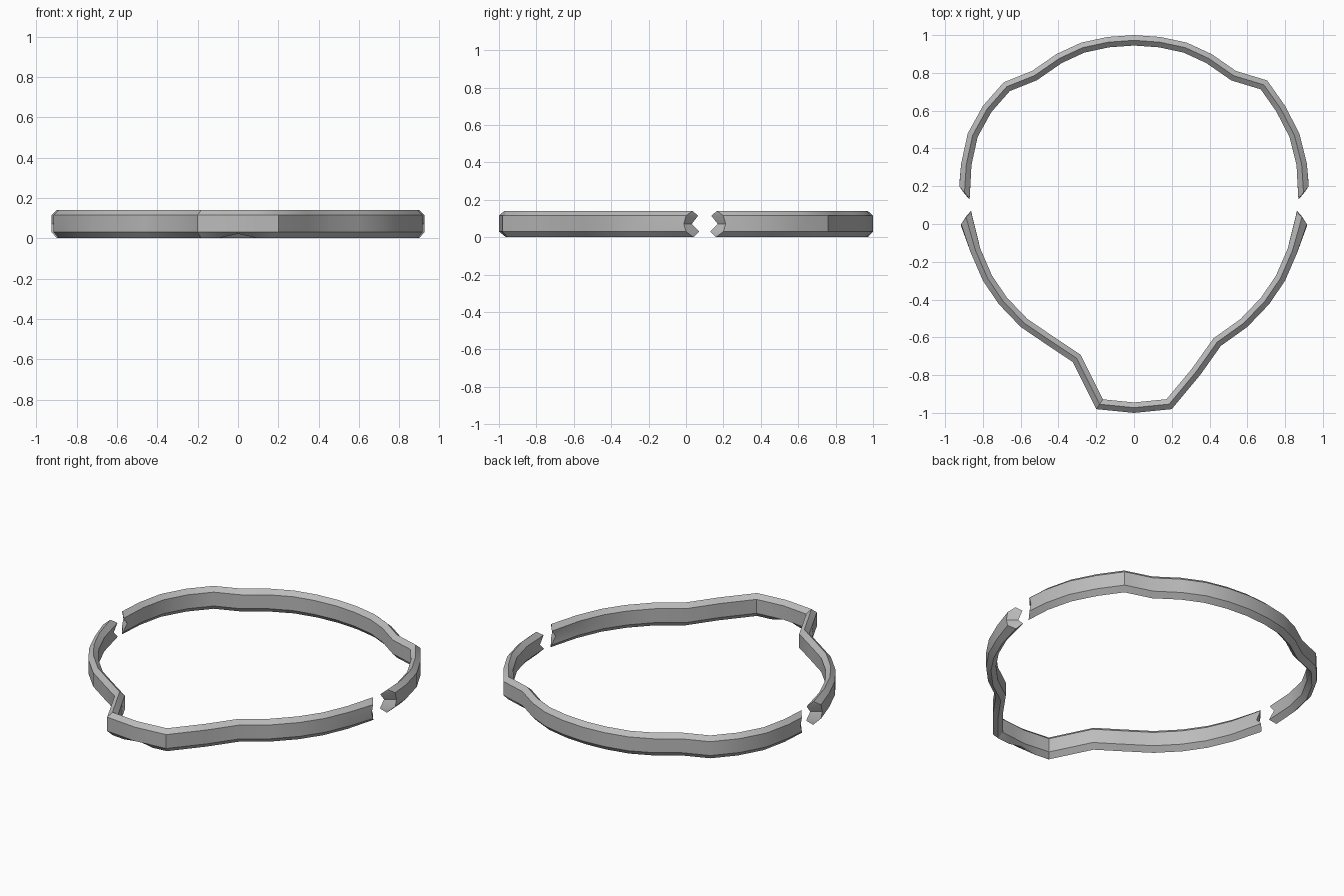
import bpy
import bmesh
import math
from mathutils import Vector

default_cube = bpy.data.objects.get("Cube")
if default_cube:
    bpy.data.objects.remove(default_cube, do_unlink=True)

WIDTH = 0.055
HEIGHT = 0.14

# Band cross-section: (inward fraction, height, reach of the end past the outer edge)
SECTION = [
    (0.0, 0.03, 0.0),         # outer low
    (0.0, 0.07, -0.012),      # outer middle
    (0.0, 0.115, 0.0),        # outer high
    (0.5, HEIGHT, 0.035),     # top ridge
    (1.0, 0.115, 0.065),      # inner high
    (1.0, 0.07, 0.03),        # inner middle
    (1.0, 0.03, 0.07),        # inner low
    (0.5, 0.0, 0.04),         # bottom ridge
]

# Outer edge of each half, walked counter-clockwise
FRONT_PATH = [
    (-0.915, 0), (-0.865, -0.15), (-0.8, -0.3), (-0.715, -0.425),
    (-0.6, -0.545), (-0.46, -0.64), (-0.325, -0.73), (-0.2, -0.98),
    (-0.1, -0.99), (0, -1), (0.1, -0.99), (0.2, -0.98), (0.35, -0.8),
    (0.46, -0.645), (0.6, -0.545), (0.715, -0.425), (0.8, -0.3),
    (0.865, -0.15), (0.915, 0),
]
BACK_PATH = [
    (0.925, 0.2), (0.915, 0.32), (0.875, 0.48), (0.8, 0.625),
    (0.705, 0.76), (0.54, 0.81), (0.41, 0.9), (0.28, 0.96), (0.14, 0.99),
    (0, 1), (-0.14, 0.99), (-0.28, 0.96), (-0.41, 0.9), (-0.54, 0.81),
    (-0.69, 0.75), (-0.8, 0.625), (-0.88, 0.48), (-0.915, 0.32), (-0.925, 0.2),
]

grey = bpy.data.materials.new("plain grey")
grey.use_nodes = True
grey.diffuse_color = (0.5, 0.5, 0.5, 1)
grey.node_tree.nodes["Principled BSDF"].inputs["Base Color"].default_value = grey.diffuse_color


def inward(path, i):
    """Mitred inward offset for one unit of width at a path point."""
    sides = []
    for a, b in ((i - 1, i), (i, i + 1)):
        if a >= 0 and b < len(path):
            d = (Vector(path[b]) - Vector(path[a])).normalized()
            sides.append(Vector((-d.y, d.x)))
    mean = sum(sides, Vector((0, 0))).normalized()
    return mean / mean.dot(sides[0])


def band(name, path, reach_sign, notch_at=None):
    bm = bmesh.new()
    rings = []
    last = len(path) - 1
    for i, point in enumerate(path):
        offset = inward(path, i) * WIDTH
        ring = []
        for fraction, z, reach in SECTION:
            p = Vector(point) + offset * fraction
            if i in (0, last):
                p.y = point[1] + reach_sign * reach
            if i == notch_at and z == 0:
                z = 0.022
            ring.append(bm.verts.new((p.x, p.y, z)))
        rings.append(ring)
    count = len(SECTION)
    for r, s in zip(rings, rings[1:]):
        for k in range(count):
            n = (k + 1) % count
            bm.faces.new((r[k], s[k], s[n], r[n]))
    # Valley-shaped ends that hinge on the middle line
    for ring in (rings[0], rings[-1]):
        for loop in ((1, 2, 4, 5), (2, 3, 4), (0, 1, 5, 6), (0, 6, 7)):
            bm.faces.new([ring[k] for k in loop])
    bmesh.ops.recalc_face_normals(bm, faces=bm.faces)
    mesh = bpy.data.meshes.new(name)
    bm.to_mesh(mesh)
    bm.free()
    mesh.materials.append(grey)
    obj = bpy.data.objects.new(name, mesh)
    bpy.context.collection.objects.link(obj)
    bpy.ops.object.select_all(action='DESELECT')
    obj.select_set(True)
    bpy.context.view_layer.objects.active = obj
    bpy.ops.object.shade_smooth_by_angle(angle=math.radians(30))
    return obj


# Two halves of the open ring, with a small dent under the front
band("front_band", FRONT_PATH, 1, notch_at=FRONT_PATH.index((0, -1)))
band("back_band", BACK_PATH, -1)
